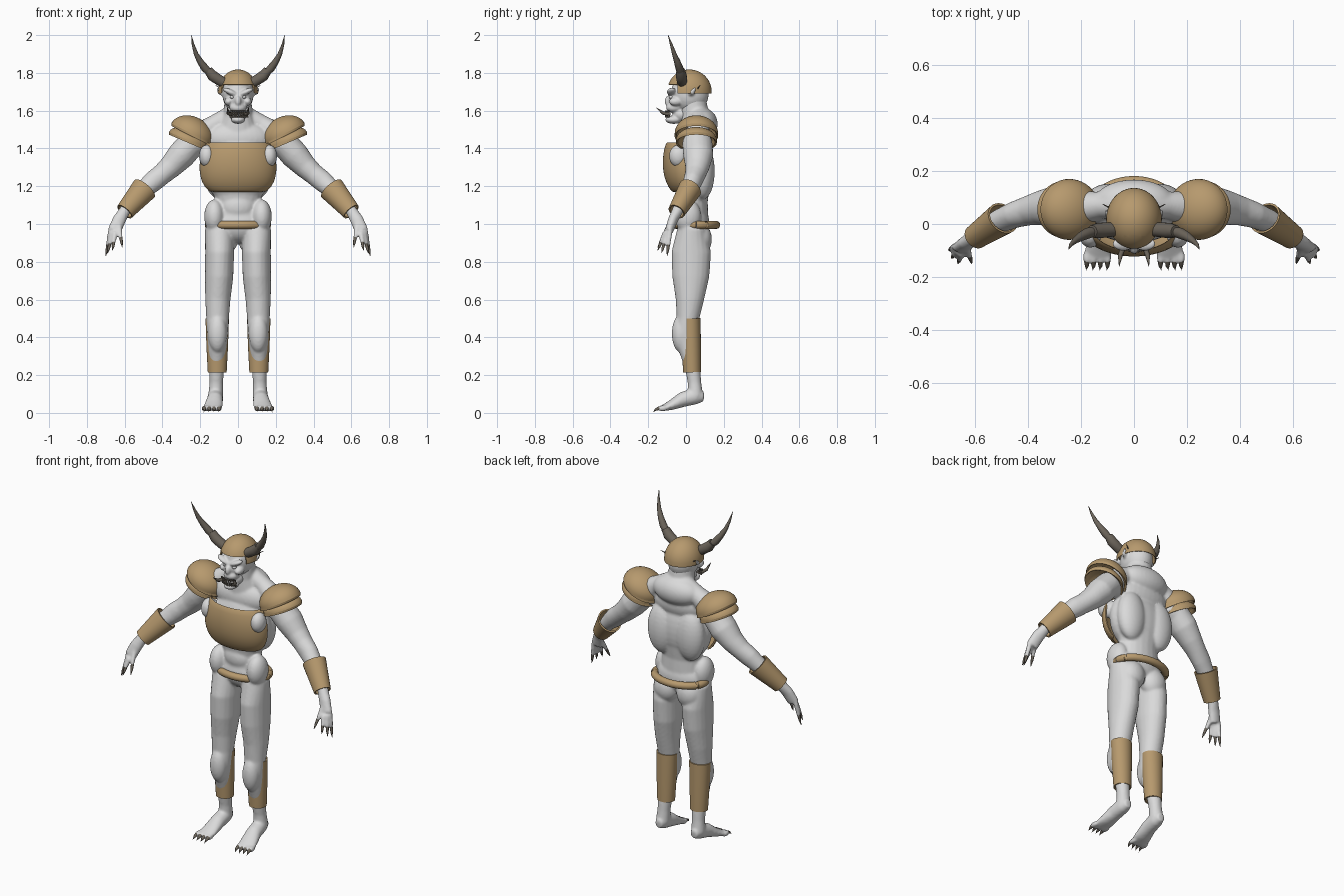
import bpy, bmesh, math
from mathutils import Vector, Matrix

cube = bpy.data.objects.get("Cube")
if cube:
    bpy.data.objects.remove(cube, do_unlink=True)


def material(name, colour):
    m = bpy.data.materials.new(name)
    m.use_nodes = True
    m.diffuse_color = (*colour, 1)
    m.node_tree.nodes["Principled BSDF"].inputs["Base Color"].default_value = (*colour, 1)
    return m


SKIN = material("pale grey skin", (.7, .7, .7))
TAN = material("tan armour", (.47, .32, .155))
HORN = material("dark horn", (.15, .13, .105))


def ball(bm, loc, size, rot=(0, 0, 0), segs=32):
    """Ellipsoid with an optional turn in degrees."""
    turn = Matrix.Identity(4)
    for angle, axis in zip(rot, "XYZ"):
        turn = Matrix.Rotation(math.radians(angle), 4, axis) @ turn
    matrix = Matrix.Translation(loc) @ turn @ Matrix.Diagonal((*size, 1))
    return bmesh.ops.create_uvsphere(bm, u_segments=segs, v_segments=segs // 2, radius=1, matrix=matrix)


def tube(bm, rows, side=1, segs=20, caps=True):
    """Loft through rows of x, y, z, radius and an optional second radius."""
    pts = [Vector((r[0] * side, r[1], r[2])) for r in rows]
    rings = []
    for i, (p, r) in enumerate(zip(pts, rows)):
        t = (pts[min(i + 1, len(pts) - 1)] - pts[max(i - 1, 0)]).normalized()
        ref = Vector((0, 0, 1)) if abs(t.y) > .8 else Vector((0, 1, 0))
        u = t.cross(ref).normalized()
        v = u.cross(t)
        ring = []
        for k in range(segs):
            a = math.tau * k / segs
            ring.append(bm.verts.new(p + u * math.cos(a) * r[3] + v * math.sin(a) * r[-1]))
        rings.append(ring)
    for a, b in zip(rings, rings[1:]):
        for k in range(segs):
            bm.faces.new((a[k], a[k - 1], b[k - 1], b[k]))
    if caps:
        bm.faces.new(rings[0])
        bm.faces.new(rings[-1])


def finish(name, bm, mat, voxel=0, smooth=0, thick=0, subdiv=0):
    """Turn the mesh into an object, apply its modifiers and shade it."""
    bmesh.ops.recalc_face_normals(bm, faces=bm.faces)
    mesh = bpy.data.meshes.new(name)
    bm.to_mesh(mesh)
    bm.free()
    ob = bpy.data.objects.new(name, mesh)
    bpy.context.collection.objects.link(ob)
    mesh.materials.append(mat)
    bpy.ops.object.select_all(action='DESELECT')
    ob.select_set(True)
    bpy.context.view_layer.objects.active = ob
    if voxel:
        mod = ob.modifiers.new("fuse", 'REMESH')
        mod.mode, mod.voxel_size = 'VOXEL', voxel
    if smooth:
        mod = ob.modifiers.new("soften", 'SMOOTH')
        mod.iterations = smooth
    if thick:
        mod = ob.modifiers.new("thickness", 'SOLIDIFY')
        mod.thickness = thick
    if subdiv:
        mod = ob.modifiers.new("round", 'SUBSURF')
        mod.levels = subdiv
    for mod in list(ob.modifiers):
        bpy.ops.object.modifier_apply(modifier=mod.name)
    bpy.ops.object.shade_smooth_by_angle(angle=math.radians(45))
    return ob


SIDES = ((1, "left"), (-1, "right"))
FINGERS = [(.7, -.1, .83), (.69, -.13, .845), (.665, -.15, .86), (.612, -.15, .875)]
KNUCKLES = [(.675, -.085, .96), (.665, -.1, .955), (.65, -.11, .955), (.63, -.09, .99)]
TOES = (.1, .127, .153, .178)

# Body: torso masses, arms, legs, hands and feet fused into one skin
bm = bmesh.new()
ball(bm, (0, .04, 1), (.15, .085, .1))
ball(bm, (0, .035, 1.29), (.185, .105, .19))
ball(bm, (0, .05, 1.45), (.18, .085, .1))
ball(bm, (0, .085, 1.53), (.15, .083, .085))
ball(bm, (0, 0, 1.09), (.085, .045, .07))
tube(bm, [(0, .04, 1, .13, .08), (0, .04, 1.12, .12, .075), (0, .04, 1.22, .15, .09)])
tube(bm, [(0, .06, 1.48, .12, .09), (0, .045, 1.58, .078, .075), (0, .03, 1.7, .068, .07)])
for s, _ in SIDES:
    ball(bm, (s * .095, .09, 1.28), (.088, .062, .15))
    ball(bm, (s * .165, -.04, 1.36), (.042, .05, .06))
    ball(bm, (s * .125, .01, 1.04), (.054, .07, .09))
    ball(bm, (s * .075, .075, .92), (.075, .062, .085))
    tube(bm, [(.03, .07, 1.58, .05), (.12, .07, 1.53, .05), (.22, .06, 1.46, .07)], s)
    tube(bm, [(.17, .06, 1.45, .06), (.24, .06, 1.43, .075, .08), (.3, .065, 1.365, .075, .08),
              (.355, .06, 1.305, .063, .065), (.4, .05, 1.265, .056), (.45, .035, 1.225, .056, .05),
              (.51, .01, 1.17, .045), (.6, -.045, 1.07, .03), (.63, -.07, 1.02, .036, .026),
              (.656, -.09, .96, .036, .022)], s)
    for k, f in zip(KNUCKLES, FINGERS):
        mid = Vector(k).lerp(Vector(f), .6)
        tube(bm, [(*k, .015), (*mid, .011)], s, 12)
    tube(bm, [(.1, .03, .98, .075), (.097, .028, .85, .077, .105), (.1, .025, .72, .075, .098),
              (.107, .02, .6, .067, .075), (.108, .01, .5, .06), (.108, 0, .42, .055, .062),
              (.11, .015, .33, .048, .052), (.113, .035, .24, .04), (.115, .045, .16, .036),
              (.118, .05, .09, .04)], s)
    ball(bm, (s * .108, -.028, .42), (.05, .047, .1))
    tube(bm, [(.117, .095, .085, .022, .025), (.118, .05, .09, .04, .045), (.122, -.02, .07, .043, .04),
              (.13, -.08, .04, .05, .026), (.138, -.12, .026, .052, .016)], s)
    for x in TOES:
        ball(bm, (s * x, -.125, .024), (.015, .03, .016))
finish("body", bm, SKIN, voxel=.007, smooth=7)

# Head: skull, slanted brows, cheeks, snout and jutting jaw
bm = bmesh.new()
ball(bm, (0, .02, 1.69), (.083, .1, .105))
ball(bm, (0, -.045, 1.66), (.05, .05, .06))
ball(bm, (0, -.06, 1.615), (.045, .045, .028))
ball(bm, (0, -.065, 1.552), (.038, .045, .022))
ball(bm, (0, -.02, 1.58), (.045, .05, .04))
ball(bm, (0, -.095, 1.65), (.016, .018, .028))
for s, _ in SIDES:
    ball(bm, (s * .04, -.075, 1.698), (.045, .026, .015), (0, -s * 25, 0))
    ball(bm, (s * .05, -.055, 1.648), (.022, .035, .022))
    tube(bm, [(.07, .02, 1.69, .018), (.098, .035, 1.7, .014), (.108, .05, 1.72, .005)], s, 12)
finish("head", bm, SKIN, voxel=.0055, smooth=4)

# Eyes, teeth and tusks
bm = bmesh.new()
for s, _ in SIDES:
    ball(bm, (s * .03, -.078, 1.672), (.013, .013, .01), segs=16)
finish("eyes", bm, SKIN)
bm = bmesh.new()
for i in range(-4, 5):
    x, y = i * .011, -.105 + abs(i) * .004
    tube(bm, [(x, y, 1.6, .006), (x, y - .005, 1.575, .001)], 1, 8)
    tube(bm, [(x + .005, y, 1.565, .006), (x + .005, y - .008, 1.592, .001)], 1, 8)
for s, _ in SIDES:
    tube(bm, [(.04, -.085, 1.58, .011), (.052, -.12, 1.587, .009), (.056, -.16, 1.617, .001)], s, 10)
    tube(bm, [(.09, .06, 1.715, .004), (.118, .075, 1.735, .001)], s, 8)
finish("teeth_and_tusks", bm, HORN)

# Claws on fingers and toes
for s, label in SIDES:
    bm = bmesh.new()
    for k, f in zip(KNUCKLES, FINGERS):
        mid = Vector(k).lerp(Vector(f), .55)
        tube(bm, [(*mid, .009), (*mid.lerp(Vector(f), .5), .007), (*f, .001)], s, 10)
    for x in TOES:
        tube(bm, [(x, -.14, .025, .011), (x, -.16, .018, .007), (x + .003, -.175, .004, .001)], s, 10)
    finish(label + "_claws", bm, HORN)

# Horns: a short socket, then a curved taper
for s, label in SIDES:
    bm = bmesh.new()
    tube(bm, [(.07, -.02, 1.745, .026), (.1, -.022, 1.762, .028), (.135, -.025, 1.785, .029),
              (.158, -.028, 1.815, .023)], s)
    tube(bm, [(.145, -.027, 1.795, .017), (.175, -.035, 1.825, .021), (.2, -.047, 1.86, .017),
              (.222, -.062, 1.9, .012), (.238, -.078, 1.95, .007), (.247, -.095, 2, .001)], s)
    finish(label + "_horn", bm, HORN)


def dome(bm, loc, size, rot=(0, 0, 0)):
    """Upper half of an ellipsoid, open below."""
    ball(bm, (0, 0, 0), (1, 1, 1), segs=48)
    bmesh.ops.bisect_plane(bm, geom=bm.verts[:] + bm.edges[:] + bm.faces[:], plane_co=(0, 0, 0),
                           plane_no=(0, 0, 1), clear_inner=True)
    turn = Matrix.Rotation(math.radians(rot[1]), 4, 'Y')
    bm.transform(Matrix.Translation(loc) @ turn @ Matrix.Diagonal((*size, 1)))


# Helmet, cut higher over the face
bm = bmesh.new()
dome(bm, (0, .018, 1.7), (.105, .118, .118))
for co, no in (((0, -.045, 0), (0, 1, 0)), ((0, 0, 1.738), (0, 0, 1))):
    bmesh.ops.bisect_plane(bm, geom=bm.verts[:] + bm.edges[:] + bm.faces[:], plane_co=co, plane_no=no)
face_gap = [f for f in bm.faces if f.calc_center_median().y < -.045 and f.calc_center_median().z < 1.738]
bmesh.ops.delete(bm, geom=face_gap, context='FACES')
finish("helmet", bm, TAN, thick=.008)

# Two overlapping shells on each shoulder
for s, label in SIDES:
    for part, loc, size, tilt in (("upper", (.245, .055, 1.478), (.121, .115, .09), -27),
                                  ("lower", (.262, .055, 1.443), (.112, .108, .06), -23)):
        bm = bmesh.new()
        dome(bm, (s * loc[0], *loc[1:]), size, (0, s * tilt, 0))
        finish(f"{label}_{part}_shoulder_guard", bm, TAN, thick=.014)

# Breastplate: front half of a barrel
bm = bmesh.new()
rings = []
for z, width, depth in ((1.165, .14, .068), (1.195, .18, .092), (1.25, .202, .115), (1.31, .206, .122),
                        (1.37, .198, .12), (1.435, .168, .104)):
    arc = [math.pi * k / 32 for k in range(33)]
    rings.append([bm.verts.new((width * math.cos(a), -depth * math.sin(a) - .002, z)) for a in arc])
for a, b in zip(rings, rings[1:]):
    for k in range(32):
        bm.faces.new((a[k], a[k + 1], b[k + 1], b[k]))
finish("breastplate", bm, TAN, thick=.012, subdiv=1)

# Belt: an oval ring
bm = bmesh.new()
loop = []
for k in range(65):
    a = math.tau * k / 64
    loop.append((.155 * math.cos(a), .055 + .105 * math.sin(a), .995, .021))
tube(bm, loop, segs=16, caps=False)
bmesh.ops.remove_doubles(bm, verts=bm.verts, dist=.0005)
finish("belt", bm, TAN)

# Forearm and shin guards: open sleeves
for s, label in SIDES:
    bm = bmesh.new()
    tube(bm, [(.495, .022, 1.187, .07, .062), (.6, -.05, 1.065, .049, .046)], s, 40, False)
    finish(label + "_forearm_guard", bm, TAN, thick=.008)
    bm = bmesh.new()
    tube(bm, [(.11, .024, .5, .062, .053), (.11, .028, .35, .057, .051), (.11, .032, .215, .05, .047)],
         s, 40, False)
    finish(label + "_shin_guard", bm, TAN, thick=.008)
